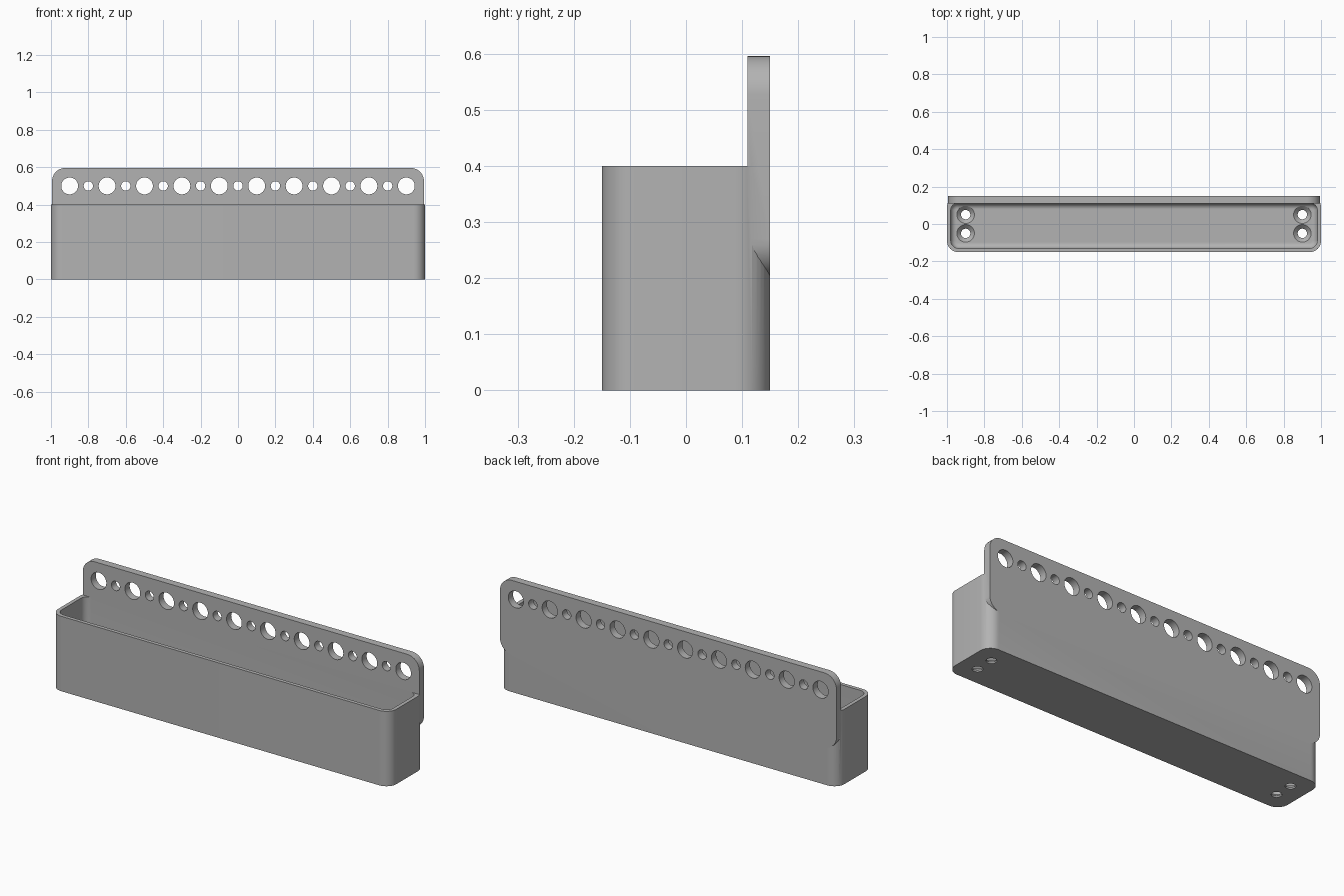
import bpy, bmesh, math
from mathutils import Matrix

cube = bpy.data.objects.get("Cube")
if cube:
    bpy.data.objects.remove(cube, do_unlink=True)

grey = bpy.data.materials.new("plain grey")
grey.use_nodes = True
COLOUR = (0.45, 0.45, 0.45, 1)
grey.diffuse_color = COLOUR
grey.node_tree.nodes["Principled BSDF"].inputs["Base Color"].default_value = COLOUR


def rounded_rect(x0, x1, y0, y1, r_low, r_high, steps=10):
    """Counter-clockwise outline with separate radii for the low-y and high-y corners."""
    corners = [(x1, y0, -90, r_low), (x1, y1, 0, r_high),
               (x0, y1, 90, r_high), (x0, y0, 180, r_low)]
    points = []
    for x, y, start, r in corners:
        cx = x - r if x == x1 else x + r
        cy = y - r if y == y1 else y + r
        for i in range(steps + 1):
            a = math.radians(start + 90 * i / steps)
            points.append((cx + r * math.cos(a), cy + r * math.sin(a)))
    return points


def circle(x, y, r, steps=40):
    return [(x + r * math.cos(math.tau * i / steps),
             y + r * math.sin(math.tau * i / steps)) for i in range(steps)]


def loft(bm, rings):
    """Closed solid through (outline, height) rings."""
    loops = [[bm.verts.new((x, y, z)) for x, y in outline] for outline, z in rings]
    bm.faces.new(loops[0][::-1])
    bm.faces.new(loops[-1])
    n = len(loops[0])
    for a, b in zip(loops, loops[1:]):
        for i in range(n):
            j = (i + 1) % n
            bm.faces.new((a[i], a[j], b[j], b[i]))


def make(name, solids, upright=False):
    bm = bmesh.new()
    for rings in solids:
        loft(bm, rings)
    if upright:  # outline y becomes z, height becomes -y
        bm.transform(Matrix.Rotation(math.pi / 2, 4, "X"))
    bmesh.ops.recalc_face_normals(bm, faces=bm.faces)
    mesh = bpy.data.meshes.new(name)
    bm.to_mesh(mesh)
    bm.free()
    mesh.materials.append(grey)
    obj = bpy.data.objects.new(name, mesh)
    bpy.context.collection.objects.link(obj)
    return obj


def combine(target, other, operation):
    mod = target.modifiers.new(operation.lower(), "BOOLEAN")
    mod.operation, mod.solver, mod.object = operation, "EXACT", other
    bpy.context.view_layer.objects.active = target
    bpy.ops.object.modifier_apply(modifier=mod.name)
    bpy.data.objects.remove(other, do_unlink=True)


FLOOR, WALL, FILLET = 0.03, 0.02, 0.03

# Tray body and the upright plate behind it
outer = rounded_rect(-1, 1, -0.15, 0.15, 0.06, 0.06)
tray = make("tray_with_back_plate", [[(outer, 0), (outer, 0.4)]])
panel = rounded_rect(-0.994, 0.994, 0.2, 0.596, 0.07, 0.07)
plate = make("back_plate", [[(panel, -0.15), (panel, -0.11)]], upright=True)
combine(tray, plate, "UNION")

# Cavity with a filleted floor
rings = []
for i in range(9):
    a = math.radians(90 * i / 8)
    d = FILLET * (1 - math.sin(a))
    ring = rounded_rect(-1 + WALL + d, 1 - WALL - d, -0.15 + WALL + d, 0.11 - d,
                        0.042 - d, 0.035 - d)
    rings.append((ring, FLOOR + FILLET * (1 - math.cos(a))))
rings.append((rings[-1][0], 0.7))
combine(tray, make("cavity_cutter", [rings]), "DIFFERENCE")

# Row of alternating large and small holes
holes = []
for i in range(19):
    outline = circle(-0.9 + 0.1 * i, 0.5, 0.025 if i % 2 else 0.045)
    holes.append([(outline, -0.2), (outline, 0)])
combine(tray, make("hole_cutter", holes, upright=True), "DIFFERENCE")

# Countersunk screw holes in the floor
screws = []
for x in (-0.9, 0.9):
    for y in (-0.05, 0.05):
        narrow, wide = circle(x, y, 0.025), circle(x, y, 0.047)
        screws.append([(narrow, -0.05), (narrow, 0.008), (wide, FLOOR), (wide, 0.06)])
combine(tray, make("screw_cutter", screws), "DIFFERENCE")

# Smooth shading with sharp edges kept
bpy.ops.object.select_all(action="DESELECT")
tray.select_set(True)
bpy.context.view_layer.objects.active = tray
bpy.ops.object.shade_smooth_by_angle(angle=math.radians(30))
